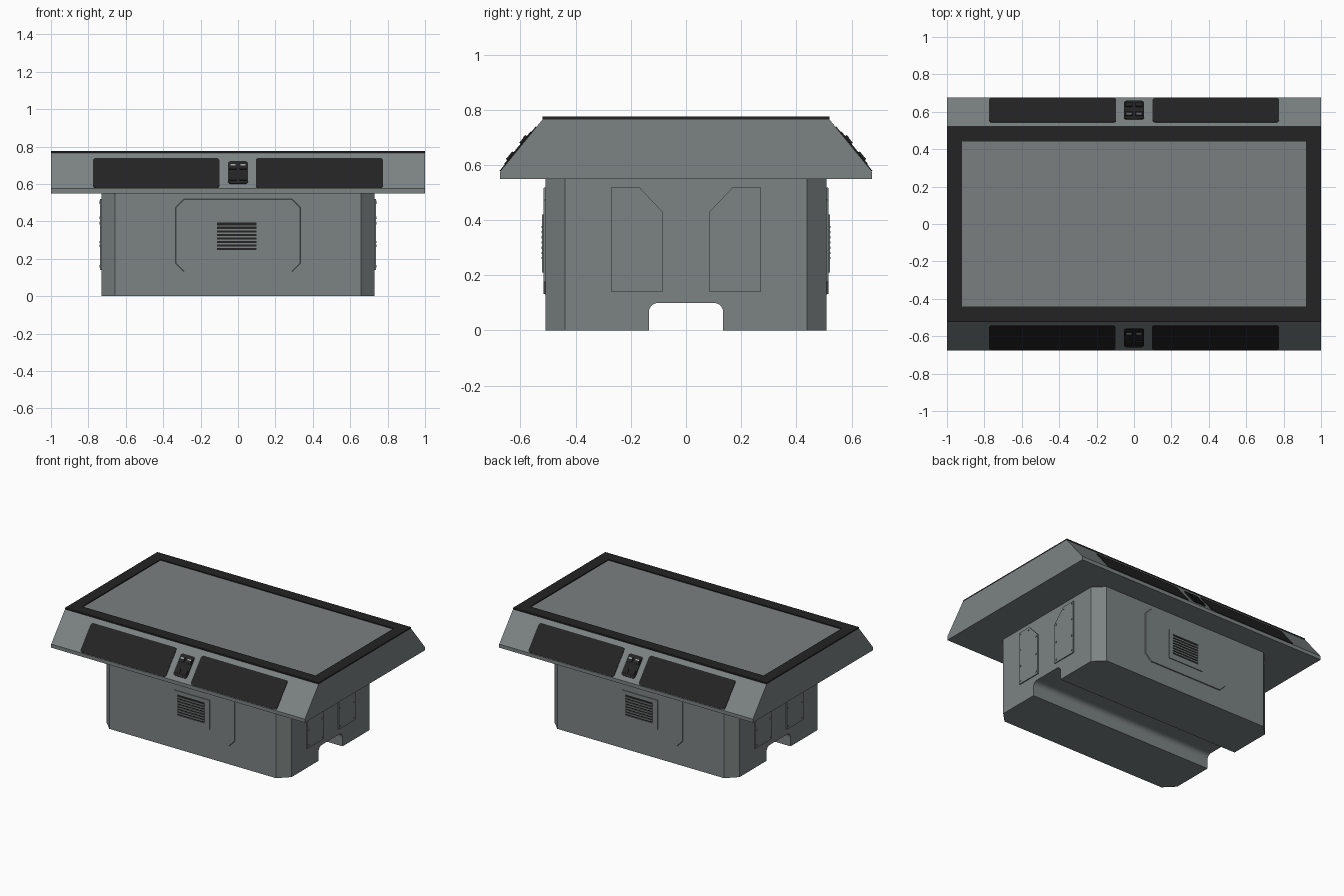
import bpy, bmesh, math
from mathutils import Matrix, Vector

if "Cube" in bpy.data.objects:
    bpy.data.objects.remove(bpy.data.objects["Cube"])


def material(name, rgb):
    m = bpy.data.materials.new(name)
    m.diffuse_color = (*rgb, 1)
    m.use_nodes = True
    m.node_tree.nodes["Principled BSDF"].inputs["Base Color"].default_value = m.diffuse_color
    return m


GREY = material("body grey", (0.200, 0.228, 0.225))
SCREEN = material("screen grey", (0.195, 0.212, 0.212))
BLACK = material("black", (0.017, 0.017, 0.017))
LIGHT = material("key light grey", (0.35, 0.37, 0.37))


def frame(origin, u, v):
    """Local axes: u right, v up, w outward."""
    u, v = Vector(u).normalized(), Vector(v).normalized()
    m = Matrix((u, v, u.cross(v))).transposed().to_4x4()
    m.translation = origin
    return m


def prism(name, pts, w0, w1, mat, m=Matrix(), inset=0.0):
    """Extrude outline pts from w0 to w1; inset shrinks the outer face."""
    bm = bmesh.new()
    f = bm.faces.new([bm.verts.new((p[0], p[1], w0)) for p in pts])
    new = bmesh.ops.extrude_face_region(bm, geom=[f])["geom"]
    top = [g for g in new if isinstance(g, bmesh.types.BMVert)]
    cx = sum(p[0] for p in pts) / len(pts)
    cy = sum(p[1] for p in pts) / len(pts)
    for v in top:
        v.co.z = w1
        if inset:
            v.co.x -= math.copysign(inset, v.co.x - cx)
            v.co.y -= math.copysign(inset, v.co.y - cy)
    bmesh.ops.transform(bm, matrix=m, verts=bm.verts)
    bmesh.ops.recalc_face_normals(bm, faces=bm.faces)
    me = bpy.data.meshes.new(name)
    bm.to_mesh(me)
    bm.free()
    me.materials.append(mat)
    ob = bpy.data.objects.new(name, me)
    bpy.context.collection.objects.link(ob)
    return ob


def rect(x0, x1, y0, y1):
    return [(x0, y0), (x1, y0), (x1, y1), (x0, y1)]


def chamfer(x0, x1, y0, y1, c):
    return [(x0 + c, y0), (x1 - c, y0), (x1, y0 + c), (x1, y1 - c),
            (x1 - c, y1), (x0 + c, y1), (x0, y1 - c), (x0, y0 + c)]


def rounded(x0, x1, y0, y1, r, n=5):
    out = []
    for cx, cy, a in ((x1 - r, y0 + r, -90), (x1 - r, y1 - r, 0),
                      (x0 + r, y1 - r, 90), (x0 + r, y0 + r, 180)):
        for i in range(n + 1):
            t = math.radians(a + 90 * i / n)
            out.append((cx + r * math.cos(t), cy + r * math.sin(t)))
    return out


def circle(x, y, r, n=8):
    return [(x + r * math.cos(2 * math.pi * i / n), y + r * math.sin(2 * math.pi * i / n))
            for i in range(n)]


SIDE = frame((0, 0, 0), (0, 1, 0), (0, 0, 1))

# Pedestal with chamfered corners and a rounded cable tunnel
base = prism("pedestal", chamfer(-0.73, 0.73, -0.51, 0.51, 0.072), 0, 0.551, GREY)
cutter = prism("tunnel_cutter", rounded(-0.135, 0.135, -0.2, 0.1, 0.035), -1, 1, GREY, SIDE)
mod = base.modifiers.new("tunnel", 'BOOLEAN')
mod.operation, mod.solver, mod.object = 'DIFFERENCE', 'EXACT', cutter
bpy.context.view_layer.objects.active = base
bpy.ops.object.modifier_apply(modifier=mod.name)
bpy.data.objects.remove(cutter)

# Table body with sloping front and back
prism("table_body", [(-0.675, 0.55), (0.675, 0.55), (0.675, 0.575), (0.52, 0.765),
                     (-0.52, 0.765), (-0.675, 0.575)], -1, 1, GREY, SIDE)

# Screen and black bezel
prism("screen", rect(-0.925, 0.925, -0.445, 0.445), 0.764, 0.768, SCREEN)
for s in (-1, 1):
    prism("bezel_long", [(-1, s * 0.52), (1, s * 0.52), (0.92, s * 0.44), (-0.92, s * 0.44)],
          0.765, 0.775, BLACK)
    prism("bezel_short", [(s, -0.52), (s, 0.52), (s * 0.92, 0.44), (s * 0.92, -0.44)],
          0.765, 0.775, BLACK)

# Details repeated front/back and right/left by a half turn
for turn, tag in ((0, "a"), (math.pi, "b")):
    R = Matrix.Rotation(turn, 4, 'Z')
    front = R @ frame((0, -0.51, 0), (1, 0, 0), (0, 0, 1))
    slope = R @ frame((0, -0.675, 0.575), (1, 0, 0), (0, 0.155, 0.19))
    side = R @ frame((0.73, 0, 0), (0, 1, 0), (0, 0, 1))

    # Service panel with louvred vent
    prism("service_panel_" + tag, chamfer(-0.335, 0.335, 0.13, 0.52, 0.045),
          -0.002, 0.006, GREY, front, 0.003)
    for x0, x1, z0, z1 in ((-0.14, -0.112, 0.21, 0.42), (0.1, 0.14, 0.21, 0.42),
                           (-0.112, 0.1, 0.21, 0.248), (-0.112, 0.1, 0.395, 0.42)):
        prism("vent_frame_" + tag, rect(x0, x1, z0, z1), 0, 0.012, GREY, front)
    prism("vent_back_" + tag, rect(-0.112, 0.1, 0.248, 0.395), 0, 0.007, BLACK, front)
    for i in range(7):
        z = 0.2585 + i * 0.0188
        prism("vent_slat_" + tag, rect(-0.112, 0.1, z, z + 0.008), 0, 0.013, GREY, front)

    # Black speaker panels on the slope
    for x0, x1 in ((-0.775, -0.1), (0.095, 0.775)):
        prism("speaker_panel_" + tag, rounded(x0, x1, 0.003, 0.21, 0.018),
              -0.001, 0.003, BLACK, slope)

    # Control pad with four keys
    prism("control_pad_" + tag, rounded(-0.053, 0.053, 0.032, 0.185, 0.016),
          -0.001, 0.006, BLACK, slope)
    for x in (-0.027, 0.027):
        for v in (0.068, 0.145):
            prism("key_" + tag, rounded(x - 0.019, x + 0.019, v - 0.018, v + 0.018, 0.006, 2),
                  0.005, 0.012, BLACK, slope)
        prism("key_light_" + tag, rect(x - 0.013, x + 0.013, 0.149, 0.159),
              0.011, 0.0135, LIGHT, slope)

    # Side hatches with bolts
    for s in (-1, 1):
        hatch = [(s * y, z) for y, z in ((0.27, 0.14), (0.085, 0.14), (0.085, 0.43),
                                         (0.17, 0.52), (0.27, 0.52))]
        prism("side_hatch_" + tag, hatch, -0.002, 0.007, GREY, side)
        for y, z in ((0.255, 0.16), (0.255, 0.27), (0.255, 0.39), (0.255, 0.505),
                     (0.1, 0.16), (0.1, 0.29), (0.1, 0.42), (0.175, 0.5)):
            prism("hatch_bolt_" + tag, circle(s * y, z, 0.006), 0.006, 0.011, GREY, side)
